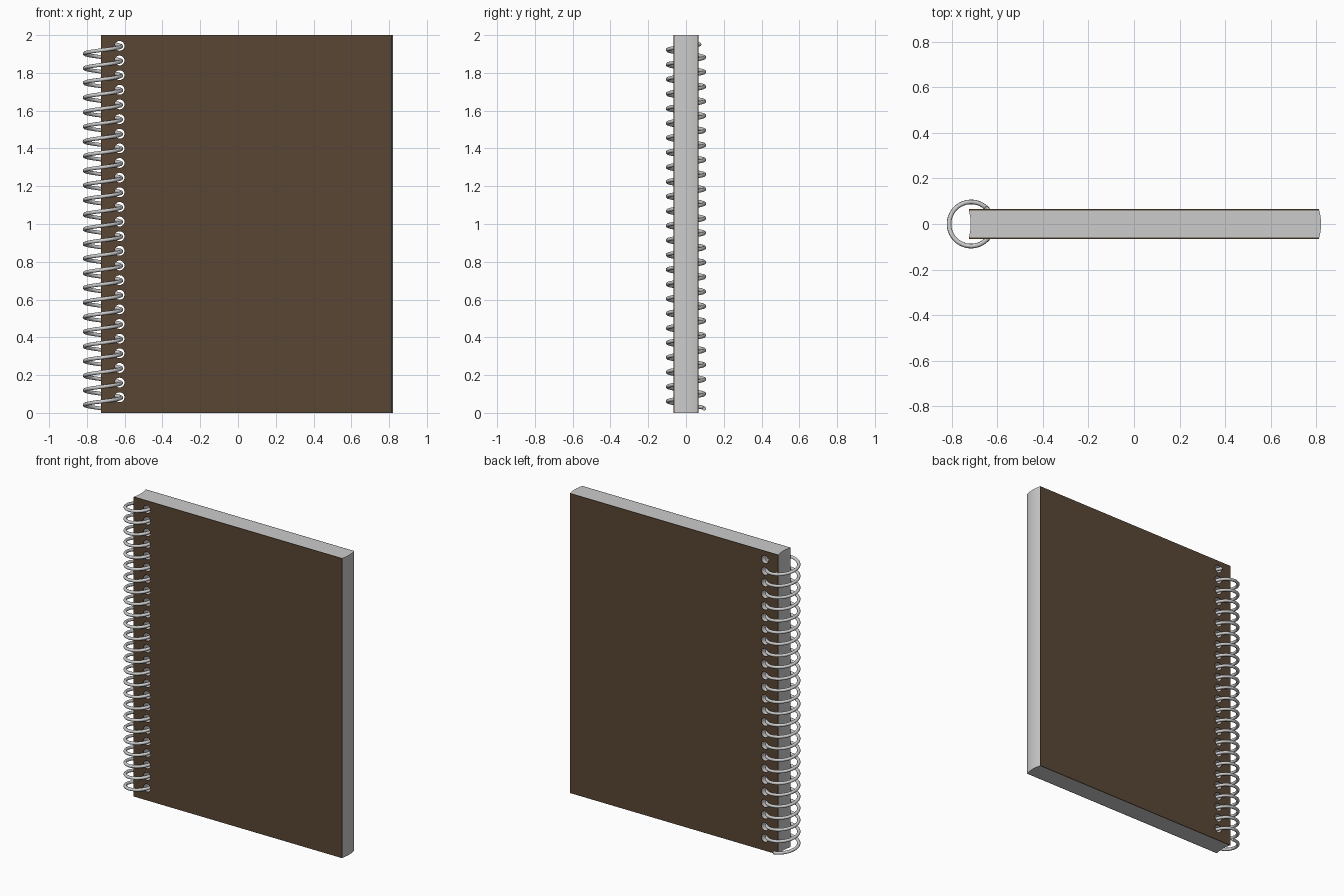
import bpy, bmesh, math

if "Cube" in bpy.data.objects:
    bpy.data.objects.remove(bpy.data.objects["Cube"])

PITCH, TURNS = 0.0775, 25
COIL_X, COIL_R, WIRE_R = -0.715, 0.097, 0.010
HOLE_X, HOLE_R, HOLE_Z = -0.627, 0.026, 0.083
LEFT, RIGHT, HEIGHT = -0.725, 0.813, 2.0
PAGE_Y, COVER_T, BULGE = 0.060, 0.005, 0.008


def extrude_profile(name, points):
    """Extrude an xy outline from z = 0 to the book height."""
    bm = bmesh.new()
    face = bm.faces.new([bm.verts.new((x, y, 0)) for x, y in points])
    top = bmesh.ops.extrude_face_region(bm, geom=[face])["geom"]
    bmesh.ops.translate(bm, vec=(0, 0, HEIGHT),
                        verts=[v for v in top if isinstance(v, bmesh.types.BMVert)])
    bmesh.ops.recalc_face_normals(bm, faces=bm.faces)
    mesh = bpy.data.meshes.new(name)
    bm.to_mesh(mesh)
    bm.free()
    obj = bpy.data.objects.new(name, mesh)
    bpy.context.collection.objects.link(obj)
    return obj


def activate(obj):
    bpy.ops.object.select_all(action='DESELECT')
    obj.select_set(True)
    bpy.context.view_layer.objects.active = obj


# Page block: a fanned stack, hollow at the spine and bulging at the fore edge
ys = [PAGE_Y * (i / 5 - 1) for i in range(11)]
arc = [(BULGE * (1 - (y / PAGE_Y) ** 2), y) for y in ys]
pages = extrude_profile("pages", [(RIGHT + b, y) for b, y in arc] +
                        [(LEFT + b, y) for b, y in reversed(arc)])

# Thin front and back covers
brown = bpy.data.materials.new("brown_cover")
brown.diffuse_color = (0.10, 0.062, 0.036, 1)
brown.use_nodes = True
brown.node_tree.nodes["Principled BSDF"].inputs["Base Color"].default_value = brown.diffuse_color
book = [pages]
for name, side in (("front_cover", -1), ("back_cover", 1)):
    y0, y1 = side * PAGE_Y, side * (PAGE_Y + COVER_T)
    cover = extrude_profile(name, [(LEFT, y0), (RIGHT, y0), (RIGHT, y1), (LEFT, y1)])
    cover.data.materials.append(brown)
    book.append(cover)

# Row of punch cylinders for the binding holes
bm = bmesh.new()
for i in range(TURNS):
    made = bmesh.ops.create_cone(bm, cap_ends=True, segments=24, radius1=HOLE_R,
                                 radius2=HOLE_R, depth=0.4)["verts"]
    for v in made:
        x, y, z = v.co
        v.co = (HOLE_X + x, -z, HOLE_Z + i * PITCH + y)
bmesh.ops.recalc_face_normals(bm, faces=bm.faces)
mesh = bpy.data.meshes.new("hole_punch")
bm.to_mesh(mesh)
bm.free()
punch = bpy.data.objects.new("hole_punch", mesh)
bpy.context.collection.objects.link(punch)
punch.hide_render = True

for obj in book:
    mod = obj.modifiers.new("holes", 'BOOLEAN')
    mod.operation, mod.solver, mod.object = 'DIFFERENCE', 'EXACT', punch
    activate(obj)
    bpy.ops.object.modifier_apply(modifier=mod.name)
    bpy.ops.object.shade_smooth_by_angle(angle=math.radians(30))
bpy.data.objects.remove(punch)

# Spiral wire: starts behind the spine, ends just out of the top hole
start, end = 90, 360 * TURNS + 50
steps = TURNS * 36
curve = bpy.data.curves.new("spiral_wire", 'CURVE')
curve.dimensions = '3D'
curve.bevel_depth = WIRE_R
curve.bevel_resolution = 3
curve.use_fill_caps = True
spline = curve.splines.new('POLY')
spline.points.add(steps)
for i, p in enumerate(spline.points):
    deg = start + (end - start) * i / steps
    a = math.radians(deg)
    p.co = (COIL_X + COIL_R * math.cos(a), COIL_R * math.sin(a),
            0.0225 + (deg - start) / 360 * PITCH, 1)
wire = bpy.data.objects.new("spiral_wire", curve)
bpy.context.collection.objects.link(wire)
activate(wire)
bpy.ops.object.convert(target='MESH')
bpy.ops.object.shade_smooth_by_angle(angle=math.radians(50))
